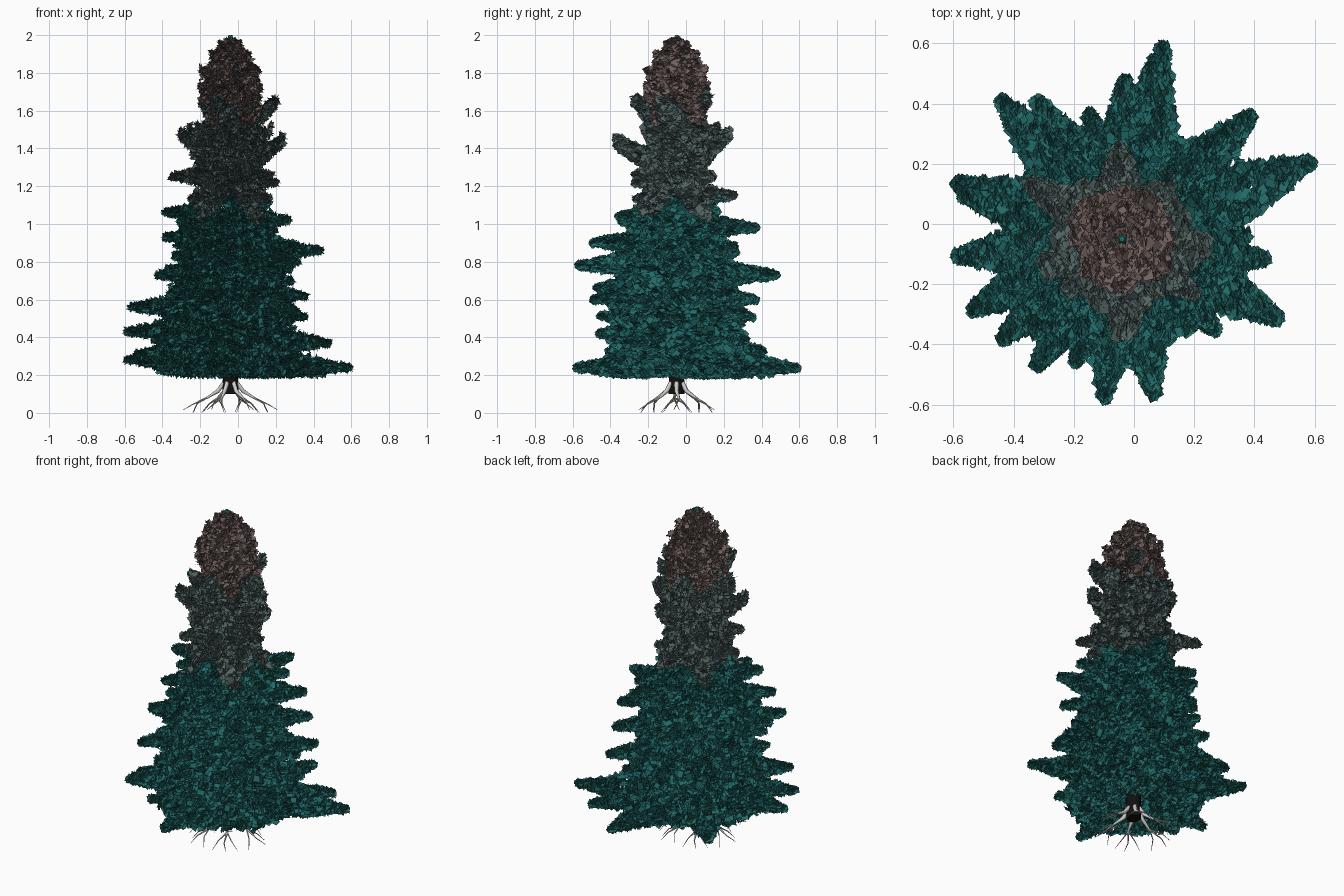
import bpy
import bmesh
import random
from math import sin, cos, pi, tau, atan2, sqrt
from mathutils import Vector

random.seed(4)
cube = bpy.data.objects.get("Cube")
if cube:
    bpy.data.objects.remove(cube, do_unlink=True)

AXIS = Vector((-0.04, -0.05, 0))


def material(name, color):
    m = bpy.data.materials.new(name)
    m.use_nodes = True
    m.diffuse_color = (*color, 1)
    bsdf = next(n for n in m.node_tree.nodes if n.type == 'BSDF_PRINCIPLED')
    bsdf.inputs["Base Color"].default_value = (*color, 1)
    return m


TEAL = material("teal needles", (0.015, 0.145, 0.138))
GREY = material("grey green needles", (0.085, 0.132, 0.128))
BROWN = material("brown grey needles", (0.165, 0.12, 0.11))
BARK = material("black bark", (0.006, 0.005, 0.005))
ROOT = material("pale root", (0.62, 0.6, 0.57))


def finish(name, bm, mat):
    mesh = bpy.data.meshes.new(name)
    bm.to_mesh(mesh)
    bm.free()
    mesh.materials.append(mat)
    bpy.context.scene.collection.objects.link(bpy.data.objects.new(name, mesh))


def tier(p):
    """Needle tier at a point: 0 lower, 1 middle, 2 crown, with wavy limits."""
    d = p - AXIS
    r = d.xy.length
    wave = 0.07 * cos(4 * atan2(d.y, d.x))
    if p.z < 1.08 + (wave if r < 0.26 else 0):
        return 0
    return 2 if p.z > 1.59 + wave and r < 0.185 else 1


tiers = [bmesh.new() for _ in range(3)]


def leaf(p, half=0.018):
    """One small four-sided leaf, facing mostly away from the y direction."""
    a = random.uniform(0, tau)
    n = Vector((cos(a), random.uniform(-0.6, 0.6), sin(a))).normalized()
    b = random.uniform(0, tau)
    u = n.cross(Vector((cos(b), 1, sin(b)))).normalized()
    v = n.cross(u) * half * random.uniform(0.75, 1.3)
    u = u * half * random.uniform(0.7, 1.1)
    bm = tiers[tier(p)]
    bm.faces.new([bm.verts.new(p + c) for c in (-u - v, u - v, u + v, v - u)])


def bough(tip, density=1.0):
    """A broad wedge of leaves narrowing from the trunk side out to a tip."""
    flat = Vector((tip.x - AXIS.x, tip.y - AXIS.y, 0))
    length = flat.length
    out = flat / length
    side = Vector((-out.y, out.x, 0))
    upright = tip.z > 1.35
    rise = 0.13 if upright else -0.01
    blunt = 0.028 if upright else 0.008
    for _ in range(int(density * (150 + 750 * length))):
        t = 1 - 0.7 * random.random() ** 1.1
        wide = min(0.15, blunt + 0.36 * length * (1 - t))
        tall = min(0.085, blunt + 0.22 * length * (1 - t))
        a, r = random.uniform(0, tau), sqrt(random.uniform(0.25, 1))
        p = AXIS + out * (length * t - 0.01) + side * (wide * r * cos(a))
        p.z = max(0.2, tip.z - rise * (1 - t * t) + tall * r * sin(a))
        leaf(p)


# Long boughs, each given by its tip
LOWER_TIPS = [
    (.6, .21, .24), (.1, .6, .24), (-.1, -.59, .24), (-.6, -.11, .28),
    (-.6, .14, .43), (-.58, .1, .56), (-.55, -.29, .31), (-.45, -.39, .39),
    (-.33, -.48, .66), (-.34, -.37, .83), (-.3, -.3, .98), (.4, .37, .23),
    (.32, .31, .53), (.29, .29, .7), (.27, .27, .85), (.2, .2, .97),
    (-.45, .42, .25), (-.33, .42, .33), (-.29, .29, .57), (-.24, .24, .98),
    (.49, -.32, .37), (.28, -.36, .58), (.25, -.33, .84), (.45, -.12, .86),
    (.07, -.58, .78), (-.03, .49, .73), (-.15, .38, .6), (.1, .38, .98),
    (-.2, -.47, .42), (-.1, -.5, .6), (-.08, -.5, .9), (-.44, -.2, .73),
    (-.4, .05, .93), (-.4, -.05, 1.06), (.37, .05, .62), (.33, -.05, .8),
    (.28, -.15, 1.02), (0, -.37, 1.04),
]
UPPER_TIPS = [
    (-.36, .14, 1.25), (-.05, .26, 1.15), (.21, -.24, 1.22), (.04, -.28, 1.22),
    (-.23, -.22, 1.24), (.25, -.08, 1.45), (-.31, -.15, 1.48), (-.05, .24, 1.48),
    (-.03, -.38, 1.44), (.21, -.12, 1.65), (-.12, -.28, 1.66), (-.2, .04, 1.66),
    (.1, .12, 1.67),
]
for t in LOWER_TIPS + UPPER_TIPS:
    bough(Vector(t))

# Dense inner body: height and radius
BODY = [(.21, .36), (.5, .33), (.75, .28), (1.0, .22), (1.2, .17), (1.32, .14),
        (1.5, .15), (1.62, .12), (1.72, .14), (1.8, .14), (1.88, .095),
        (1.95, .045), (1.98, .01)]


def body_radius(z):
    for (z0, r0), (z1, r1) in zip(BODY, BODY[1:]):
        if z <= z1:
            return r0 + (r1 - r0) * (z - z0) / (z1 - z0)


def around(a, r, z):
    return AXIS + Vector((r * cos(a), r * sin(a), z))


count = 0
while count < 11000:
    z = random.uniform(BODY[0][0], BODY[-1][0])
    radius = body_radius(z)
    if random.random() * 0.4 > radius + 0.03:
        continue
    a = random.uniform(0, tau)
    r = radius * random.uniform(0.75, 1) * (1 + 0.1 * sin(7 * a + 25 * z))
    leaf(around(a, r, z), 0.019)
    count += 1

# Shorter boughs filling between the long ones
for row in range(11):
    z = 0.26 + 0.125 * row
    for i in range(8):
        a = tau * (i + random.uniform(-0.3, 0.3)) / 8 + row * 0.4
        bough(around(a, body_radius(z) + random.uniform(0.03, 0.09), z), 0.5)

# Leafy underside, open around the trunk
for _ in range(1500):
    a, r = random.uniform(0, tau), 0.38 * sqrt(random.uniform(0.025, 1))
    leaf(around(a, r, random.uniform(.21, .25)), 0.02)

# Short upright shoots around the crown
for z, r, n in ((1.74, .16, 8), (1.83, .155, 7), (1.91, .105, 6), (1.965, .05, 4)):
    for i in range(n):
        a = tau * i / n + z * 9
        for _ in range(60):
            k = random.random()
            s = 0.01 + 0.025 * (1 - k)
            p = around(a, r * (0.75 + 0.25 * k), z - 0.09 * (1 - k))
            leaf(p + Vector([random.uniform(-s, s) for _ in range(3)]), 0.014)

names = ("lower_foliage", "middle_foliage", "crown_foliage")
for name, bm, mat in zip(names, tiers, (TEAL, GREY, BROWN)):
    finish(name, bm, mat)


def cone(name, mat, sides, r1, r2, z0, z1):
    bm = bmesh.new()
    bmesh.ops.create_cone(bm, segments=sides, radius1=r1, radius2=r2,
                          depth=z1 - z0, cap_ends=True)
    bmesh.ops.translate(bm, verts=bm.verts, vec=AXIS + Vector((0, 0, (z0 + z1) / 2)))
    finish(name, bm, mat)


# Small fresh tip and the trunk
cone("top_bud", TEAL, 5, 0.02, 0.01, 1.975, 2.0)
cone("trunk", BARK, 12, 0.042, 0.012, 0.1, 1.9)

# Forked roots as tapered curves
curve = bpy.data.curves.new("roots", 'CURVE')
curve.dimensions = '3D'
curve.bevel_depth = 0.014
curve.bevel_resolution = 1
curve.use_fill_caps = True


def strand(points, radii):
    s = curve.splines.new('POLY')
    s.points.add(len(points) - 1)
    for pt, co, rad in zip(s.points, points, radii):
        pt.co = (*co, 1)
        pt.radius = rad


for i in range(6):
    a = pi * i / 3
    reach = 0.2 + 0.05 * abs(cos(a))
    mid = around(a + 0.1, reach * 0.5, 0.08)
    strand([around(a, 0.034, 0.16), around(a, reach * 0.27, 0.115), mid,
            around(a, reach * 0.8, 0.045), around(a + 0.06, reach, 0.016)],
           (0.9, 0.85, 0.45, 0.22, 0.08))
    for turn in (-0.35, 0.4):
        strand([mid, around(a + turn * 0.6, reach * 0.72, 0.05),
                around(a + turn, reach * 0.85, 0.002)], (0.35, 0.2, 0.07))
curve.materials.append(ROOT)
bpy.context.scene.collection.objects.link(bpy.data.objects.new("roots", curve))
